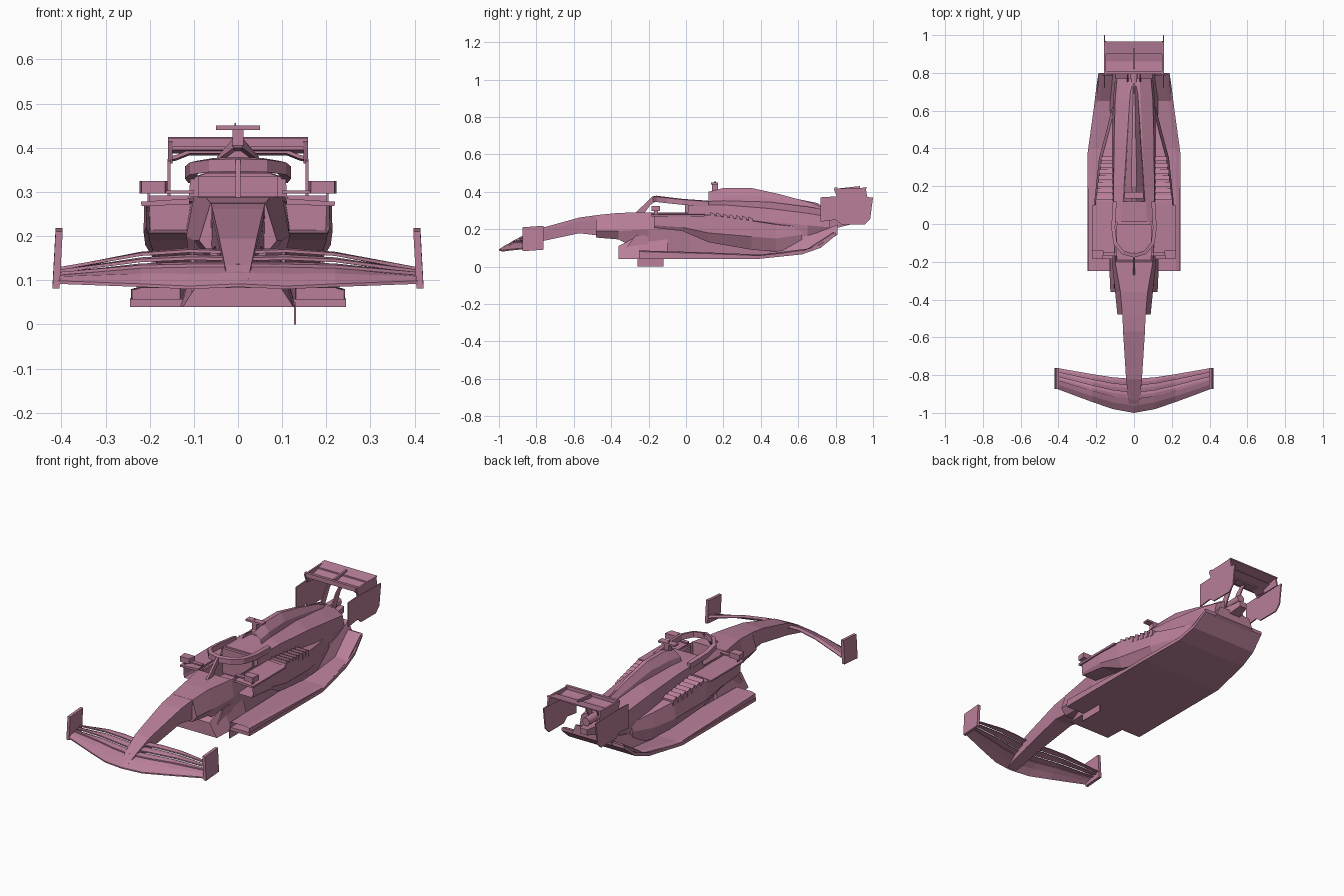
import bpy, bmesh
from mathutils import Vector

paint = bpy.data.materials.new("mauve_paint")
paint.diffuse_color = (0.48, 0.21, 0.32, 1)


def loft(name, rings, recess=None):
    """Skin closed rings of 3D points; recess=(face centre, inset, push) sinks one face."""
    bm = bmesh.new()
    vs = [[bm.verts.new(p) for p in r] for r in rings]
    n = len(vs[0])
    for a, b in zip(vs, vs[1:]):
        for i in range(n):
            j = (i + 1) % n
            bm.faces.new((a[i], a[j], b[j], b[i]))
    bm.faces.new(vs[0])
    bm.faces.new(vs[-1])
    bmesh.ops.recalc_face_normals(bm, faces=bm.faces)
    if recess:
        centre, inset, push = recess
        f = min(bm.faces, key=lambda f: (f.calc_center_median() - Vector(centre)).length)
        bmesh.ops.inset_individual(bm, faces=[f], thickness=inset)
        bmesh.ops.translate(bm, verts=f.verts[:], vec=push)
    me = bpy.data.meshes.new(name)
    bm.to_mesh(me)
    bm.free()
    me.materials.append(paint)
    ob = bpy.data.objects.new(name, me)
    bpy.context.collection.objects.link(ob)
    return ob


def sym(y, half):
    """Full ring at y from a half outline (x, z) running bottom to top."""
    return [(x, y, z) for x, z in half] + [(-x, y, z) for x, z in reversed(half)]


def box(name, x0, x1, y0, y1, z0, z1):
    return loft(name, [[(x0, y, z0), (x1, y, z0), (x1, y, z1), (x0, y, z1)] for y in (y0, y1)])


def plate(name, outline, x0, x1):
    """Side-view (y, z) outline extruded across x."""
    return loft(name, [[(x, y, z) for y, z in outline] for x in (x0, x1)])


# nose cone: y, half width top, half width bottom, z bottom, z top
nose = [(-.985, .022, .028, .083, .098), (-.93, .03, .034, .095, .135), (-.82, .042, .038, .125, .193),
        (-.57, .058, .052, .178, .262), (-.46, .062, .06, .165, .277)]
loft("nose", [sym(y, [(b, zb), (t, zb + .75 * (zt - zb)), (t, zt)]) for y, t, b, zb, zt in nose])

# survival cell with sunken cockpit
cell = [(-.48, .06, .155, .088, .19, .062, .275), (-.36, .07, .145, .1, .19, .072, .287),
        (-.2, .085, .06, .117, .2, .1, .29), (.02, .1, .05, .117, .23, .108, .29),
        (.1, .1, .05, .117, .24, .108, .29)]
loft("survival_cell", [sym(y, [(a, b), (c, d), (e, f)]) for y, a, b, c, d, e, f in cell],
     recess=((0, -.09, .29), .014, (0, 0, -.1)))

# engine cover: y, base half width, base z, mid half width, mid z, shoulder half width, shoulder z, top half width, top z
cover = [(.01, .1, .05, .115, .25, .108, .33, .07, .343),
         (.2, .1, .05, .115, .25, .108, .33, .055, .352),
         (.45, .1, .06, .114, .24, .105, .31, .045, .345),
         (.65, .09, .09, .112, .22, .1, .285, .035, .32),
         (.77, .06, .16, .1, .21, .09, .265, .03, .3)]
loft("engine_cover", [sym(s[0], [(s[i], s[i + 1]) for i in (1, 3, 5, 7)]) for s in cover])
box("headrest", -.09, .09, -.005, .03, .2, .335)

# roll hoop intake and spine
hoop = [(.12, .06, .34, .05, .37, .01, .4), (.2, .055, .34, .047, .38, .012, .42),
        (.35, .045, .335, .038, .38, .012, .42), (.5, .035, .33, .03, .355, .008, .387),
        (.68, .025, .3, .02, .32, .006, .338), (.73, .02, .28, .016, .3, .005, .315)]
loft("roll_hoop_spine", [sym(y, [(a, b), (c, d), (e, f)]) for y, a, b, c, d, e, f in hoop],
     recess=((0, .12, .37), .008, (0, .06, 0)))
plate("spine_fin", [(.4, .4), (.75, .27), (.77, .3), (.7, .34)], -.003, .003)

# camera pod and antenna
box("camera_stem", -.013, .013, .14, .17, .4, .445)
box("camera_bar", -.05, .05, .135, .17, .44, .45)
box("antenna", -.008, -.004, .15, .16, .45, .456)

# halo hoop with front strut
path = [(.102, .12, .338), (.11, -.02, .348), (.1, -.1, .357), (.06, -.15, .363)]
path += [(0, -.168, .365)] + [(-x, y, z) for x, y, z in reversed(path)]
rings = []
for x, y, z in path:
    k = Vector((x, min(y + .05, 0), 0)).normalized() * .01
    rings.append([(x + s * k.x, y + s * k.y, z + h) for s, h in ((1, -.018), (1, .01), (-1, .014), (-1, -.016))])
loft("halo", rings)
plate("halo_strut", [(-.275, .283), (-.18, .374), (-.15, .374), (-.16, .35), (-.19, .33), (-.225, .283)], -.006, .006)

# floor sheet sweeping up into the diffuser
floor = [(-.25, .245, .04), (.38, .245, .04), (.62, .212, .065), (.72, .2, .1), (.8, .188, .165)]
loft("floor", [sym(y, [(w, z), (w, z + .018)]) for y, w, z in floor])
loft("floor_bib", [sym(-.36, [(.125, .04), (.08, .11)]), sym(-.25, [(.13, .04), (.09, .165)]),
                   sym(-.1, [(.13, .045), (.1, .15)])])
plate("splitter_fin", [(-.26, 0), (-.12, 0), (-.12, .05), (-.26, .05)], .127, .131)
loft("diffuser_deck", [sym(y, [(w, z), (w * .8, z + h)]) for y, w, z, h in
                       ((.45, .13, .05, .06), (.7, .13, .1, .08), (.81, .12, .17, .055))])

for side, s in (("right", 1), ("left", -1)):
    # floor tunnel inlet
    tun = [(-.25, .13, .242, .045, .086), (.1, .11, .242, .045, .076),
           (.4, .09, .238, .045, .064), (.65, .09, .2, .08, .096), (.79, .09, .185, .165, .186)]
    loft(side + "_floor_tunnel", [[(s * a, y, b), (s * w, y, b), (s * w, y, t - .006), (s * (w - .02), y, t), (s * a, y, t)]
                                  for y, a, w, b, t in tun],
         recess=((s * .19, -.25, .065), .004, (0, .1, 0)))

    # undercut sidepod: y, lower x, lower z, waist x, waist z, top x, top z
    pod = [(-.17, .203, .207, .208, .22, .207, .276), (-.02, .2, .19, .214, .21, .212, .278),
           (.12, .18, .13, .21, .18, .204, .276), (.35, .15, .09, .185, .16, .17, .245),
           (.48, .13, .08, .15, .15, .135, .225), (.62, .1, .1, .115, .17, .1, .21)]
    loft(side + "_sidepod", [[(s * .09, y, b), (s * a, y, b), (s * c, y, d), (s * e, y, f), (s * .09, y, f + .004)]
                             for y, a, b, c, d, e, f in pod],
         recess=((s * .17, -.17, .24), .009, (0, .1, 0)))
    loft(side + "_inlet_lip", [[(s * .11, y, .272), (s * .218, y, .268), (s * .22, y, .278), (s * .11, y, .285)]
                               for y in (-.185, .1)])
    # cooling louvres
    for i in range(7):
        y, z = .13 + i * .034, .28 - i * .004
        plate(side + "_louvre", [(y, z - .03), (y, z + .012), (y + .024, z), (y + .024, z - .03)],
              s * .1, s * (.2 - i * .004))
    # mirror and stalk
    loft(side + "_mirror", [[(s * a, y, .296), (s * b, y, .296), (s * b, y, .325), (s * a, y, .325)]
                            for y, a, b in ((-.185, .165, .218), (-.14, .16, .223))])
    box(side + "_mirror_stalk", s * .1, s * .17, -.17, -.15, .296, .303)
    box(side + "_mirror_post", s * .2, s * .205, -.17, -.15, .275, .3)
    # side deflector below the chassis
    plate(side + "_deflector", [(-.36, .05), (-.27, .165), (-.2, .165), (-.2, .05)], s * .1, s * .106)

# front wing: x, leading y, leading z, trailing y, trailing z
span = [(0, -1, .085, -.82, .168), (.11, -.98, .08, -.812, .173), (.22, -.943, .085, -.795, .163),
        (.41, -.872, .092, -.762, .122)]


def wing_ring(st, s, f0, f1, flatten=0):
    """Curved plate covering chord fractions f0..f1; flatten levels it so the flaps step like slats."""
    x, yl, zl, yt, zt = st
    pts = [(s * x, yl + (yt - yl) * f, zl + (zt - zl) * f ** .8 + flatten * (1 - i))
           for i, f in enumerate((f0, (f0 + f1) / 2, f1))]
    return pts + [(px, py, pz + h) for (px, py, pz), h in zip(reversed(pts), (.004, .008, .007))]


mirrored = [(st, -1) for st in reversed(span[1:])] + [(st, 1) for st in span]
loft("front_wing_main", [wing_ring(st, s, 0, .42) for st, s in mirrored])
for i, (f0, f1) in enumerate(((.4, .61), (.59, .82), (.8, 1))):
    loft("front_wing_flap_%d" % i, [wing_ring(st, s, f0, f1, .005) for st, s in mirrored])
for s in (-1, 1):
    loft("front_wing_endplate", [[(s * (x + .004), -.873, z), (s * (x + .02), -.873, z), (s * (x + .02), -.762, z + .008),
                                  (s * (x + .004), -.762, z + .008)] for x, z in ((.4, .082), (.393, .21))])

# rear wing: endplates, main plane, flap, arched lower plane
end = [(.72, .37), (.8, .375), (1, .37), (.985, .255), (.955, .225), (.83, .225), (.8, .25), (.72, .24)]
for s in (-1, 1):
    plate("rear_wing_endplate", end, s * .153, s * .16)
    plate("rear_wing_tip", [(.79, .415), (.96, .422), (.97, .37), (.81, .365)], s * .148, s * .158)
    # swan-neck pylons
    plate("rear_wing_pylon", [(.72, .25), (.77, .25), (.83, .36), (.87, .395), (.83, .395), (.79, .36)], s * .03, s * .036)
plate("rear_wing_main", [(.8, .395), (.86, .387), (.915, .402), (.91, .408), (.86, .398), (.8, .405)], -.158, .158)
plate("rear_wing_flap", [(.9, .405), (.965, .418), (.965, .425), (.9, .414)], -.158, .158)
box("rear_wing_front_lip", -.158, .158, .795, .81, .402, .422)
arch = [(-.155, .372), (-.14, .375), (-.11, .387), (.11, .387), (.14, .375), (.155, .372)]
loft("rear_wing_arch", [[(x, .82, z), (x, .87, z - .004), (x, .87, z + .006), (x, .82, z + .009)] for x, z in arch])
plate("flap_actuator", [(.82, .4), (.93, .42), (.93, .43), (.82, .418)], -.005, .005)

# rear crash structure, exhaust and light
loft("rear_crash_structure", [sym(y, [(w, a), (w, b)]) for y, w, a, b in ((.7, .05, .18, .25), (.88, .022, .225, .255))])
bpy.ops.mesh.primitive_cylinder_add(vertices=12, radius=.022, depth=.14, location=(0, .79, .285), rotation=(1.5708, 0, 0))
bpy.context.object.name = "exhaust"
bpy.context.object.data.materials.append(paint)
